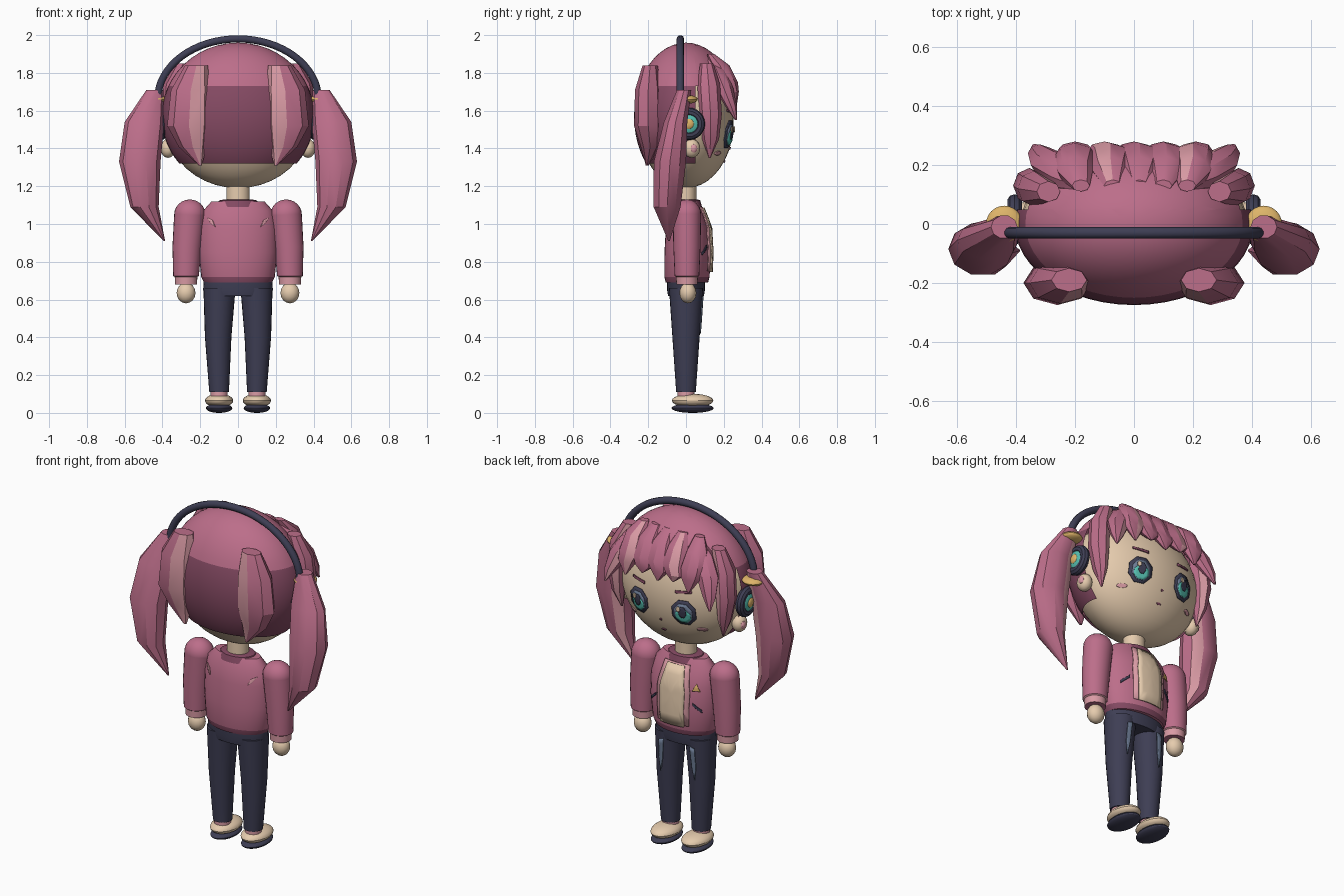
import bpy, bmesh, math
from mathutils import Vector, Matrix
from mathutils.bvhtree import BVHTree

cube = bpy.data.objects.get("Cube")
if cube:
    bpy.data.objects.remove(cube, do_unlink=True)


def material(name, hexcode):
    col = []
    for i in (0, 2, 4):
        c = int(hexcode[i:i + 2], 16) / 255
        col.append(c / 12.92 if c < 0.04 else ((c + 0.055) / 1.055) ** 2.4)
    m = bpy.data.materials.new(name)
    m.use_nodes = True
    m.diffuse_color = (*col, 1)
    m.node_tree.nodes["Principled BSDF"].inputs["Base Color"].default_value = (*col, 1)
    return m


PINK = material("rose pink", "BC6E8A")
DARK = material("deep rose", "854A63")
LIGHT = material("pale pink", "DA9BA5")
SKIN = material("warm cream", "E6CCAE")
NAVY = material("navy", "3E3E54")
TEAL = material("teal", "55BEAF")
GOLD = material("gold", "DEB469")
SLATE = material("slate blue", "6E7D96")


def finish(bm, name, mats, smooth=True):
    """Turn a bmesh into a shaded object."""
    bmesh.ops.recalc_face_normals(bm, faces=bm.faces)
    me = bpy.data.meshes.new(name)
    bm.to_mesh(me)
    bm.free()
    ob = bpy.data.objects.new(name, me)
    bpy.context.collection.objects.link(ob)
    for m in mats:
        me.materials.append(m)
    if smooth:
        bpy.ops.object.select_all(action='DESELECT')
        ob.select_set(True)
        bpy.context.view_layer.objects.active = ob
        bpy.ops.object.shade_smooth_by_angle()
    return ob


def ball(name, loc, size, mat, seg=24):
    bm = bmesh.new()
    bmesh.ops.create_uvsphere(bm, u_segments=seg, v_segments=seg // 2, radius=1,
                              matrix=Matrix.Translation(loc) @ Matrix.Diagonal((*size, 1)))
    return finish(bm, name, [mat])


def loft(name, rings, mats, n=24, side=1, light=(), rule=None):
    """Skin a stack of level ellipses (x, y, z, rx, ry)."""
    bm = bmesh.new()
    loops = []
    for x, y, z, rx, ry in rings:
        loops.append([bm.verts.new((side * (x + rx * math.cos(2 * math.pi * i / n)),
                                    y + ry * math.sin(2 * math.pi * i / n), z)) for i in range(n)])
    for k in range(len(loops) - 1):
        for i in range(n):
            j = (i + 1) % n
            f = bm.faces.new((loops[k][i], loops[k][j], loops[k + 1][j], loops[k + 1][i]))
            f.material_index = int(i in light or (rule is not None and rule(k)))
    bm.faces.new(loops[0])
    bm.faces.new(loops[-1][::-1])
    return finish(bm, name, mats)


def decal(name, target, outline, mat, lift=0.003, front=1):
    """Thin plate of the given (x, z) outline wrapped on a target's surface."""
    me = target.data
    tree = BVHTree.FromPolygons([v.co for v in me.vertices], [p.vertices for p in me.polygons])

    def drop(p):
        hit = tree.ray_cast(Vector((p.x, front, p.y)), Vector((0, -front, 0)))[0]
        return (p.x, (hit.y if hit else 0) + front * lift, p.y)

    pts = [Vector(p) for p in outline]
    fine = [a.lerp(b, t / 4) for a, b in zip(pts, pts[1:] + pts[:1]) for t in range(4)]
    mid = sum(pts, Vector((0, 0))) / len(pts)
    bm = bmesh.new()
    hub = bm.verts.new(drop(mid))
    loops = [[bm.verts.new(drop(mid.lerp(p, s))) for p in fine] for s in (0.33, 0.67, 1)]
    for i in range(len(fine)):
        j = (i + 1) % len(fine)
        bm.faces.new((hub, loops[0][i], loops[0][j]))
        for a, b in zip(loops, loops[1:]):
            bm.faces.new((a[i], b[i], b[j], a[j]))
    ob = finish(bm, name, [mat])
    mod = ob.modifiers.new("thickness", 'SOLIDIFY')
    mod.thickness, mod.offset = 0.006, 0
    return ob


def oval(x, z, rx, rz, n=8):
    return [(x + rx * math.cos((i + 0.5) * 2 * math.pi / n),
             z + rz * math.sin((i + 0.5) * 2 * math.pi / n)) for i in range(n)]


# Head and hair shell
head = ball("head", (0, 0, 1.54), (0.385, 0.252, 0.35), SKIN, 40)
bm = bmesh.new()
bmesh.ops.create_uvsphere(bm, u_segments=48, v_segments=24, radius=1,
                          matrix=Matrix.Translation((0, 0, 1.57)) @ Matrix.Diagonal((0.405, 0.275, 0.39, 1)))
for co, no in (((0, 0, 1.73), (0, 0, 1)), ((0, 0, 1.32), (0, 0, 1)), ((0, 0.05, 0), (0, 1, 0))):
    bmesh.ops.bisect_plane(bm, geom=bm.verts[:] + bm.edges[:] + bm.faces[:], plane_co=co, plane_no=no)
gone = []
for f in bm.faces:
    c = f.calc_center_median()
    f.material_index = int(c.z < 1.73)
    if c.z < 1.32 or (c.z < 1.73 and c.y > 0.05):
        gone.append(f)
bmesh.ops.delete(bm, geom=gone, context='FACES')
finish(bm, "hair_shell", [PINK, DARK])

# Fringe locks: root x, tip x, tip height, pale columns
for i, (x, tx, tz, pale) in enumerate(((-0.2, -0.2, 1.62, ()), (-0.08, -0.1, 1.66, (2,)), (0.02, 0.0, 1.64, ()),
                                       (0.11, 0.1, 1.66, ()), (0.2, 0.21, 1.62, (2,)))):
    loft(f"fringe_lock_{i}", [(x * 0.9, 0.13, 1.9, 0.03, 0.02), (x, 0.18, 1.84, 0.06, 0.05),
                              (x, 0.22, 1.75, 0.075, 0.055), (tx, 0.245, 1.7, 0.06, 0.035),
                              (tx, 0.262, tz, 0.006, 0.006)], [PINK, LIGHT], 8, 1, pale)

# Mirrored locks, tails, headphones and ears
for s, tag in ((1, "left"), (-1, "right")):
    loft(f"{tag}_fringe_spike", [(0.17, 0.13, 1.87, 0.03, 0.02), (0.22, 0.16, 1.82, 0.06, 0.05),
                                 (0.28, 0.2, 1.72, 0.07, 0.05), (0.32, 0.24, 1.62, 0.04, 0.03),
                                 (0.34, 0.265, 1.55, 0.006, 0.006)], [PINK, LIGHT], 8, s, (2,) if s > 0 else ())
    loft(f"{tag}_side_lock", [(0.29, 0.11, 1.85, 0.04, 0.035), (0.34, 0.12, 1.74, 0.055, 0.06),
                              (0.355, 0.13, 1.58, 0.055, 0.06), (0.345, 0.13, 1.45, 0.035, 0.045),
                              (0.33, 0.125, 1.35, 0.005, 0.005)], [PINK, LIGHT], 8, s, (2,))
    loft(f"{tag}_back_lock", [(0.22, -0.19, 1.84, 0.06, 0.04), (0.25, -0.2, 1.71, 0.105, 0.07),
                              (0.26, -0.2, 1.52, 0.115, 0.075), (0.24, -0.19, 1.41, 0.075, 0.05),
                              (0.2, -0.205, 1.31, 0.008, 0.008)], [PINK, LIGHT], 8, s, (4, 5))
    loft(f"{tag}_pigtail", [(0.44, -0.01, 1.71, 0.045, 0.04), (0.495, -0.055, 1.54, 0.105, 0.065),
                            (0.52, -0.085, 1.33, 0.11, 0.09), (0.495, -0.1, 1.09, 0.075, 0.075),
                            (0.39, -0.09, 0.91, 0.004, 0.004)], [PINK, LIGHT], 10, s, (3,))
    ball(f"{tag}_hair_tie", (s * 0.44, 0, 1.66), (0.062, 0.062, 0.024), GOLD)
    ball(f"{tag}_ear", (s * 0.37, 0.03, 1.4), (0.04, 0.045, 0.05), SKIN, 16)
    ball(f"{tag}_inner_ear", (s * 0.4, 0.04, 1.4), (0.014, 0.02, 0.024), LIGHT, 12)
    bpy.ops.mesh.primitive_torus_add(location=(s * 0.405, 0.015, 1.53), rotation=(0, math.pi / 2, 0),
                                     major_radius=0.06, minor_radius=0.026,
                                     major_segments=24, minor_segments=10)
    ring = bpy.context.object
    ring.name = f"{tag}_earphone_ring"
    ring.data.materials.append(NAVY)
    bpy.ops.object.shade_smooth_by_angle()
    ball(f"{tag}_earphone_pad", (s * 0.412, 0.015, 1.53), (0.024, 0.06, 0.06), TEAL)
    ball(f"{tag}_earphone_hub", (s * 0.43, 0.015, 1.53), (0.012, 0.028, 0.028), GOLD, 16)

# Headband arch
curve = bpy.data.curves.new("headband", 'CURVE')
curve.dimensions = '3D'
curve.bevel_depth, curve.bevel_resolution, curve.use_fill_caps = 0.02, 3, True
arc = curve.splines.new('POLY')
arc.points.add(32)
for i, p in enumerate(arc.points):
    a = math.pi * i / 32
    p.co = (0.425 * math.cos(a), -0.03, 1.66 + 0.32 * math.sin(a), 1)
curve.materials.append(NAVY)
bpy.context.collection.objects.link(bpy.data.objects.new("headband", curve))

# Face details
for s, tag in ((1, "left"), (-1, "right")):
    x = s * 0.145
    decal(f"{tag}_eye_outline", head, oval(x, 1.475, 0.07, 0.078), NAVY, 0.003)
    decal(f"{tag}_eye_rim", head, oval(x, 1.472, 0.052, 0.06), SLATE, 0.007)
    decal(f"{tag}_iris", head, oval(x, 1.457, 0.044, 0.042), TEAL, 0.011)
    decal(f"{tag}_pupil", head, oval(x, 1.48, 0.022, 0.034), NAVY, 0.015)
    decal(f"{tag}_eye_shine", head, oval(x + 0.02, 1.5, 0.012, 0.016, 6), SKIN, 0.019)
    decal(f"{tag}_brow", head, [(s * 0.1, 1.585), (s * 0.19, 1.595), (s * 0.19, 1.607), (s * 0.1, 1.6)], DARK)
    decal(f"{tag}_blush", head, oval(s * 0.225, 1.375, 0.026, 0.011), LIGHT)
decal("nose", head, oval(0, 1.4, 0.007, 0.007, 6), DARK)
decal("mouth", head, oval(0, 1.33, 0.015, 0.006, 6), DARK)

# Neck, collar and jacket
loft("neck", [(0, 0, 1.08, 0.062, 0.055), (0, 0, 1.24, 0.062, 0.055)], [SKIN])
loft("collar", [(0, 0, 1.09, 0.12, 0.085), (0, 0, 1.125, 0.1, 0.075), (0, 0, 1.13, 0.075, 0.06)], [DARK])
jacket = loft("jacket", [(0, 0.005, 0.69, 0.18, 0.112), (0, 0.005, 0.72, 0.195, 0.12), (0, 0.008, 0.85, 0.208, 0.122),
                         (0, 0.008, 0.98, 0.205, 0.115), (0, 0, 1.07, 0.185, 0.09), (0, 0, 1.12, 0.14, 0.065)],
              [PINK, DARK], 32, rule=lambda k: k == 0)
decal("lapels", jacket, [(-0.1, 0.75), (0.1, 0.75), (0.105, 0.95), (0.08, 1.09), (-0.08, 1.09), (-0.105, 0.95)], LIGHT, 0.006)
decal("shirt_front", jacket, [(-0.075, 0.745), (0.075, 0.745), (0.08, 0.95), (0.055, 1.085), (-0.055, 1.085), (-0.08, 0.95)], SKIN, 0.013)
decal("chest_badge", jacket, [(-0.155, 0.96), (-0.115, 0.96), (-0.135, 1.0)], GOLD, 0.005)
for s, tag in ((1, "left"), (-1, "right")):
    decal(f"{tag}_pocket", jacket, [(s * 0.12, 0.875), (s * 0.165, 0.835), (s * 0.165, 0.85), (s * 0.12, 0.89)], NAVY, 0.004)
    decal(f"{tag}_back_mark", jacket, [(s * 0.12, 0.985), (s * 0.14, 1.0), (s * 0.165, 1.035), (s * 0.135, 1.02)],
          LIGHT, 0.003, -1)

# Arms, legs and shoes
loft("hips", [(0, 0, 0.62, 0.17, 0.095), (0, 0, 0.65, 0.185, 0.1), (0, 0, 0.71, 0.18, 0.1)], [NAVY], 32)
for s, tag in ((1, "left"), (-1, "right")):
    ball(f"{tag}_shoulder", (s * 0.255, 0.005, 1.05), (0.083, 0.075, 0.08), PINK)
    loft(f"{tag}_sleeve", [(0.255, 0.005, 1.05, 0.083, 0.075), (0.27, 0.005, 0.88, 0.077, 0.072),
                           (0.275, 0.005, 0.725, 0.068, 0.065), (0.275, 0.005, 0.72, 0.06, 0.058),
                           (0.275, 0.005, 0.68, 0.058, 0.056)], [PINK, LIGHT], 24, s, rule=lambda k: k > 1)
    ball(f"{tag}_hand", (s * 0.275, 0.01, 0.635), (0.05, 0.045, 0.055), SKIN, 16)
    leg = loft(f"{tag}_leg", [(0.1, 0, 0.11, 0.052, 0.052), (0.105, 0, 0.4, 0.07, 0.072),
                              (0.098, 0, 0.66, 0.085, 0.09)], [NAVY], 24, s)
    decal(f"{tag}_jeans_wear", leg, [(s * 0.085, 0.62), (s * 0.115, 0.61), (s * 0.12, 0.5),
                                     (s * 0.11, 0.42), (s * 0.095, 0.5)], SLATE)
    loft(f"{tag}_sock", [(0.1, 0, 0.07, 0.045, 0.045), (0.1, 0, 0.12, 0.045, 0.045)], [LIGHT], 20, s)
    ball(f"{tag}_shoe", (s * 0.1, 0.035, 0.065), (0.075, 0.11, 0.036), SKIN)
    ball(f"{tag}_sole", (s * 0.1, 0.035, 0.025), (0.07, 0.112, 0.025), NAVY)
